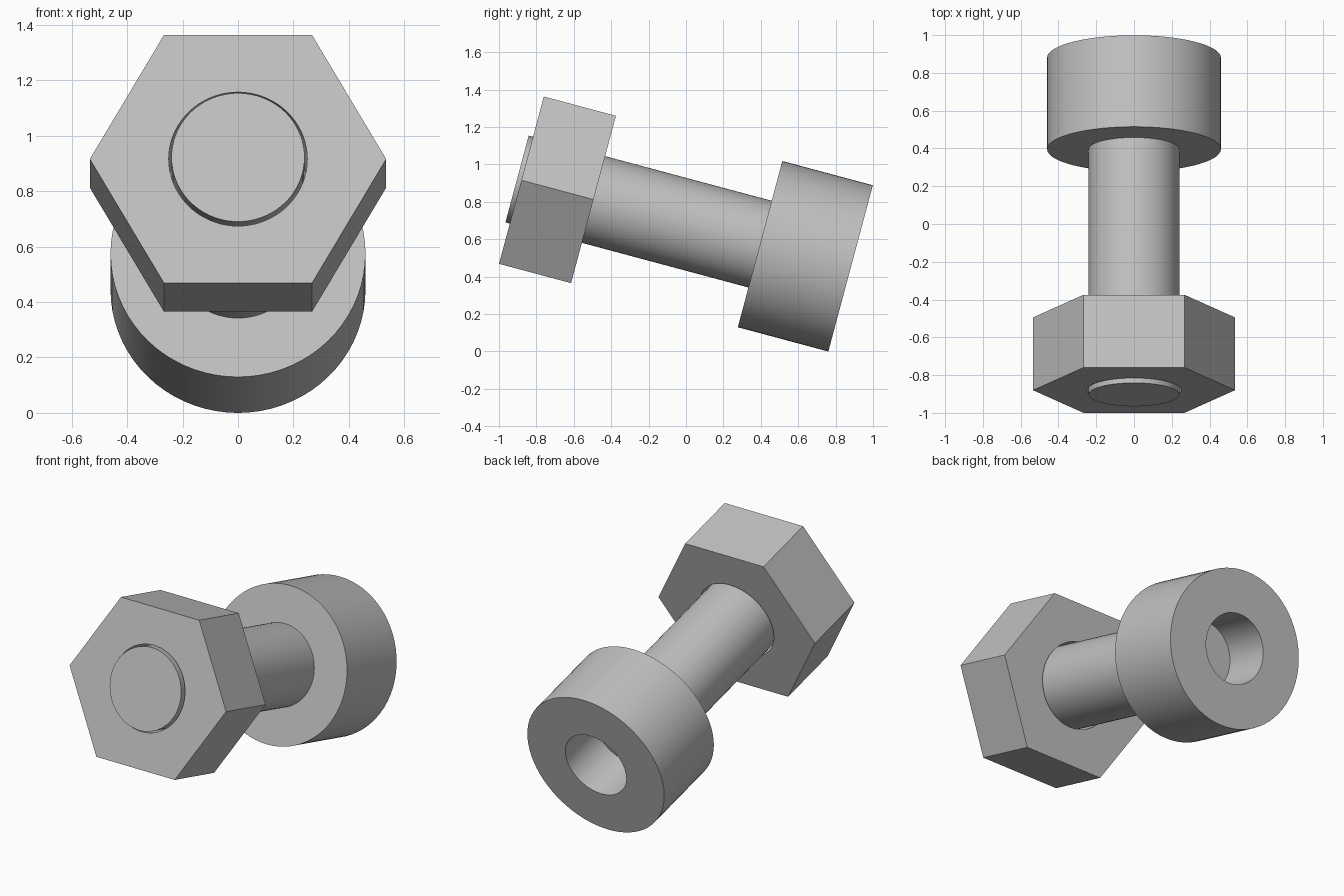
import bpy
import bmesh
from math import cos, sin, pi, radians

default = bpy.data.objects.get("Cube")
if default:
    bpy.data.objects.remove(default, do_unlink=True)

SEGMENTS = 72
TILT = radians(-105)
CENTRE = (0, 0, 0.68)

steel = bpy.data.materials.new("grey steel")
steel.use_nodes = True
grey = (0.53, 0.53, 0.53, 1)
steel.diffuse_color = grey
steel.node_tree.nodes["Principled BSDF"].inputs["Base Color"].default_value = grey


def round_scale(angle):
    return 1


def hex_scale(angle):
    # Distance to a hexagon side, for an apothem of one
    return 1 / cos(angle % (pi / 3) - pi / 6)


def lathe(name, profile, closed=False):
    """Turn (radius, height, outline) points around the axis, then tilt."""
    bm = bmesh.new()
    rings = []
    for radius, height, outline in profile:
        ring = []
        for i in range(SEGMENTS):
            a = 2 * pi * i / SEGMENTS
            r = radius * outline(a)
            ring.append(bm.verts.new((r * cos(a), r * sin(a), height)))
        rings.append(ring)
    pairs = list(zip(rings, rings[1:]))
    if closed:
        pairs.append((rings[-1], rings[0]))
    else:
        bm.faces.new(rings[0])
        bm.faces.new(rings[-1])
    for low, high in pairs:
        for i in range(SEGMENTS):
            j = (i + 1) % SEGMENTS
            bm.faces.new((low[i], low[j], high[j], high[i]))
    bmesh.ops.recalc_face_normals(bm, faces=bm.faces)
    mesh = bpy.data.meshes.new(name)
    bm.to_mesh(mesh)
    bm.free()
    mesh.materials.append(steel)
    mesh.shade_smooth()
    mesh.set_sharp_from_angle(angle=radians(30))
    obj = bpy.data.objects.new(name, mesh)
    obj.rotation_euler.x = TILT
    obj.location = CENTRE
    bpy.context.collection.objects.link(obj)
    return obj


# Bolt: shaft, round head and blind socket in one turned profile
SHAFT, HEAD, SOCKET = 0.24, 0.46, 0.205
lathe("bolt", [(r, h, round_scale) for r, h in (
    (SHAFT, -0.935), (SHAFT, 0.41), (HEAD, 0.41),
    (HEAD, 0.911), (SOCKET, 0.911), (SOCKET, 0.61))])

# Hexagonal nut with a clearance hole
FRONT, BACK = -0.911, -0.512
lathe("hex_nut", [
    (0.463, FRONT, hex_scale), (0.463, BACK, hex_scale),
    (0.25, BACK, round_scale), (0.25, FRONT, round_scale)], closed=True)
